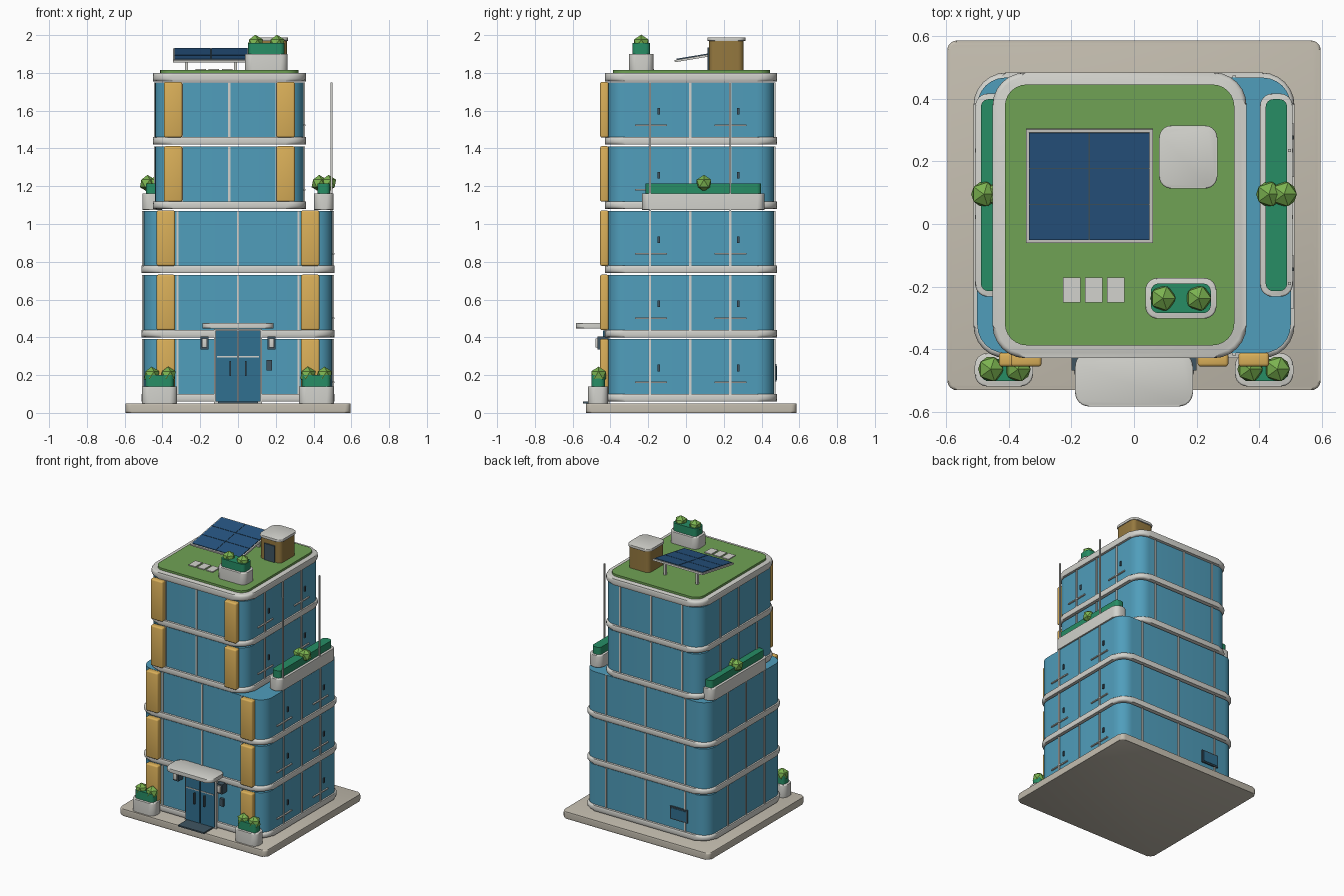
import bpy, bmesh, math
from mathutils import Vector

if "Cube" in bpy.data.objects:
    bpy.data.objects.remove(bpy.data.objects["Cube"])

def mat(name, r, g, b):
    m = bpy.data.materials.new(name)
    m.diffuse_color = (r, g, b, 1)
    m.use_nodes = True
    m.node_tree.nodes["Principled BSDF"].inputs["Base Color"].default_value = m.diffuse_color
    return m

GLASS = mat("glass", 0.08, 0.34, 0.50)
DOOR = mat("door_glass", 0.03, 0.16, 0.28)
PANEL = mat("solar_blue", 0.02, 0.09, 0.22)
DARK = mat("dark_metal", 0.05, 0.09, 0.12)
GOLD = mat("gold", 0.70, 0.43, 0.10)
BROWN = mat("brown_wall", 0.30, 0.19, 0.05)
LAWN = mat("lawn", 0.16, 0.36, 0.09)
HEDGE = mat("hedge", 0.02, 0.27, 0.13)
BUSH = mat("bush", 0.20, 0.45, 0.08)
STONE = mat("stone", 0.55, 0.51, 0.43)
TRIM = mat("trim", 0.65, 0.65, 0.61)

def block(name, x, y, z, material=TRIM, r=0.0, bevel=0.0, seg=6):
    """Box from (min, max) ranges, with rounded plan corners and eased top/bottom edges."""
    bm = bmesh.new()
    pts = []
    if r > 0:
        for i, (cx, cy) in enumerate([(x[1]-r, y[1]-r), (x[0]+r, y[1]-r),
                                      (x[0]+r, y[0]+r), (x[1]-r, y[0]+r)]):
            for k in range(seg + 1):
                a = math.pi / 2 * (i + k / seg)
                pts.append((cx + r*math.cos(a), cy + r*math.sin(a)))
    else:
        pts = [(x[1], y[1]), (x[0], y[1]), (x[0], y[0]), (x[1], y[0])]
    low = [bm.verts.new((px, py, z[0])) for px, py in pts]
    top = [bm.verts.new((px, py, z[1])) for px, py in pts]
    bm.faces.new(low[::-1])
    bm.faces.new(top)
    for i in range(len(pts)):
        j = (i + 1) % len(pts)
        bm.faces.new((low[i], low[j], top[j], top[i]))
    if bevel > 0:
        edges = [e for e in bm.edges if r == 0 or abs(e.verts[0].co.z - e.verts[1].co.z) < 1e-6]
        bmesh.ops.bevel(bm, geom=edges, offset=bevel, segments=3, profile=0.5, affect='EDGES')
    me = bpy.data.meshes.new(name)
    bm.to_mesh(me)
    bm.free()
    ob = bpy.data.objects.new(name, me)
    bpy.context.collection.objects.link(ob)
    me.materials.append(material)
    if r > 0 or bevel > 0:
        bpy.ops.object.select_all(action='DESELECT')
        ob.select_set(True)
        bpy.context.view_layer.objects.active = ob
        bpy.ops.object.shade_smooth_by_angle(angle=math.radians(40))
    return ob

def bush(x, y, z, r=0.045):
    bpy.ops.mesh.primitive_ico_sphere_add(subdivisions=1, radius=r, location=(x, y, z))
    bpy.context.object.name = "bush"
    bpy.context.object.data.materials.append(BUSH)

def planter(x, y, z, bushes, r=0.04):
    """Pot, hedge and bushes; z gives pot bottom, pot top, hedge top."""
    block("planter", x, y, z[:2], TRIM, r, 0.006)
    block("hedge", (x[0]+.018, x[1]-.018), (y[0]+.018, y[1]-.018), (z[1]-.02, z[2]), HEDGE, r*.6)
    for bx, by in bushes:
        bush(bx, by, z[2])

# Paved base
block("base", (-.595, .595), (-.53, .585), (0, .05), STONE, .03, .01)

# Floors: slab, glass, mullions, gold fins, side rails
YF, YB = -.412, .467
for i in range(5):
    z0 = .06 + .34 * i
    lower = i < 3
    cx, hw = (0, .50) if lower else (-.046, .393)
    za, zb = z0 + .04, z0 + .33
    block("floor_slab", (cx-hw-.012, cx+hw+.012), (YF-.016, YB+.016), (z0, z0+.04), TRIM, .105, .015)
    block("glass_floor", (cx-hw, cx+hw), (YF, YB), (za, zb), GLASS, .09)
    span = .32 if lower else .25
    for k in (-1, 0, 1):
        mx, my = cx + k*span, .022 + k*.212
        for yy in (YF, YB):
            block("mullion", (mx-.006, mx+.006), (yy-.007, yy+.007), (za, zb))
        for s in (-1, 1):
            sx = cx + s*hw
            block("side_mullion", (sx-.007, sx+.007), (my-.006, my+.006), (za, zb))
    fin = .382 if lower else .298
    for s in (-1, 1):
        fx = cx + s*fin
        block("gold_fin", (fx-.049, fx+.049), (-.455, -.41), (za-.002, zb+.002), GOLD, 0, .01)
    sx = cx + hw
    for yc in (-.185, .235):
        block("window_rail", (sx-.005, sx+.010), (yc-.085, yc+.085), (za+.058, za+.066))
        block("window_handle", (sx-.004, sx+.008), (yc+.035, yc+.047), (za+.12, za+.155), DARK)

# Tall poles on the terrace
for y in (-.19, .234):
    block("terrace_pole", (.491, .501), (y-.005, y+.005), (1.06, 1.75))

# Roof slab, lawn and stepping tiles
block("roof_slab", (-.451, .359), (YF-.016, YB+.016), (1.755, 1.80), TRIM, .105, .015)
block("roof_lawn", (-.412, .32), (-.387, .445), (1.79, 1.815), LAWN, .07)
for x in (-.198, -.128, -.058):
    block("roof_tile", (x-.028, x+.028), (-.25, -.17), (1.81, 1.821))

# Stair house
block("stair_house", (.087, .26), (.122, .305), (1.81, 1.972), BROWN, .03)
block("stair_house_cap", (.08, .266), (.113, .314), (1.97, 1.988), TRIM, .04, .005)
block("stair_house_door", (.13, .215), (.113, .13), (1.815, 1.935), DARK)

# Tilted solar array
PIVOT, TILT = Vector((0, -.06, 1.862)), math.radians(9.5)
def tilted(ob):
    ob.location = PIVOT
    ob.rotation_euler.x = TILT
tilted(block("solar_frame", (-.345, .06), (0, .368), (-.006, .006)))
for c in range(2):
    for r in range(3):
        x0, y0 = -.335 + c*.194, .011 + r*.1165
        tilted(block("solar_cell", (x0, x0+.19), (y0, y0+.1125), (.004, .011), PANEL))
tilted(block("solar_backing", (-.335, .05), (.011, .357), (.003, .0085), DARK))
for x in (-.272, -.012):
    block("solar_leg", (x-.008, x+.008), (.25, .266), (1.81, 1.914))

# Planters: roof, side terraces, entrance
planter((.036, .263), (-.302, -.172), (1.81, 1.90, 1.957), [(.092, -.237), (.206, -.237)])
for s in (-1, 1):
    planter(tuple(sorted((s*.402, s*.506))), (-.232, .416), (1.075, 1.162, 1.215),
            [(s*.43, .095), (s*.479, .095)])
    planter(tuple(sorted((s*.322, s*.508))), (-.518, -.412), (.045, .14, .20),
            [(s*.37, -.463), (s*.457, -.463)])

# Entrance
block("door_frame", (-.128, .128), (-.432, -.405), (.05, .445))
for s in (-1, 1):
    block("door_leaf", tuple(sorted((s*.003, s*.118))), (-.44, -.42), (.06, .437), DOOR)
    block("door_bar", tuple(sorted((s*.006, s*.112))), (-.444, -.435), (.294, .301))
    block("door_handle", (s*.04-.004, s*.04+.004), (-.455, -.437), (.195, .275), DARK)
    block("lamp_plate", (s*.177-.022, s*.177+.022), (-.468, -.41), (.335, .405), DARK)
    block("lamp", (s*.177-.014, s*.177+.014), (-.48, -.46), (.345, .395), TRIM, 0, .004)
block("keypad", (.152, .18), (-.43, -.41), (.225, .28), DARK)
block("canopy", (-.188, .188), (-.582, -.41), (.448, .475), TRIM, .045, .006)
block("door_mat", (-.105, .105), (-.545, -.43), (.05, .06), DARK)

# Rear service vent
block("rear_vent", (-.345, -.205), (.46, .478), (.165, .258), DARK)
block("rear_vent_grille", (-.335, -.215), (.47, .481), (.175, .248), DOOR)
